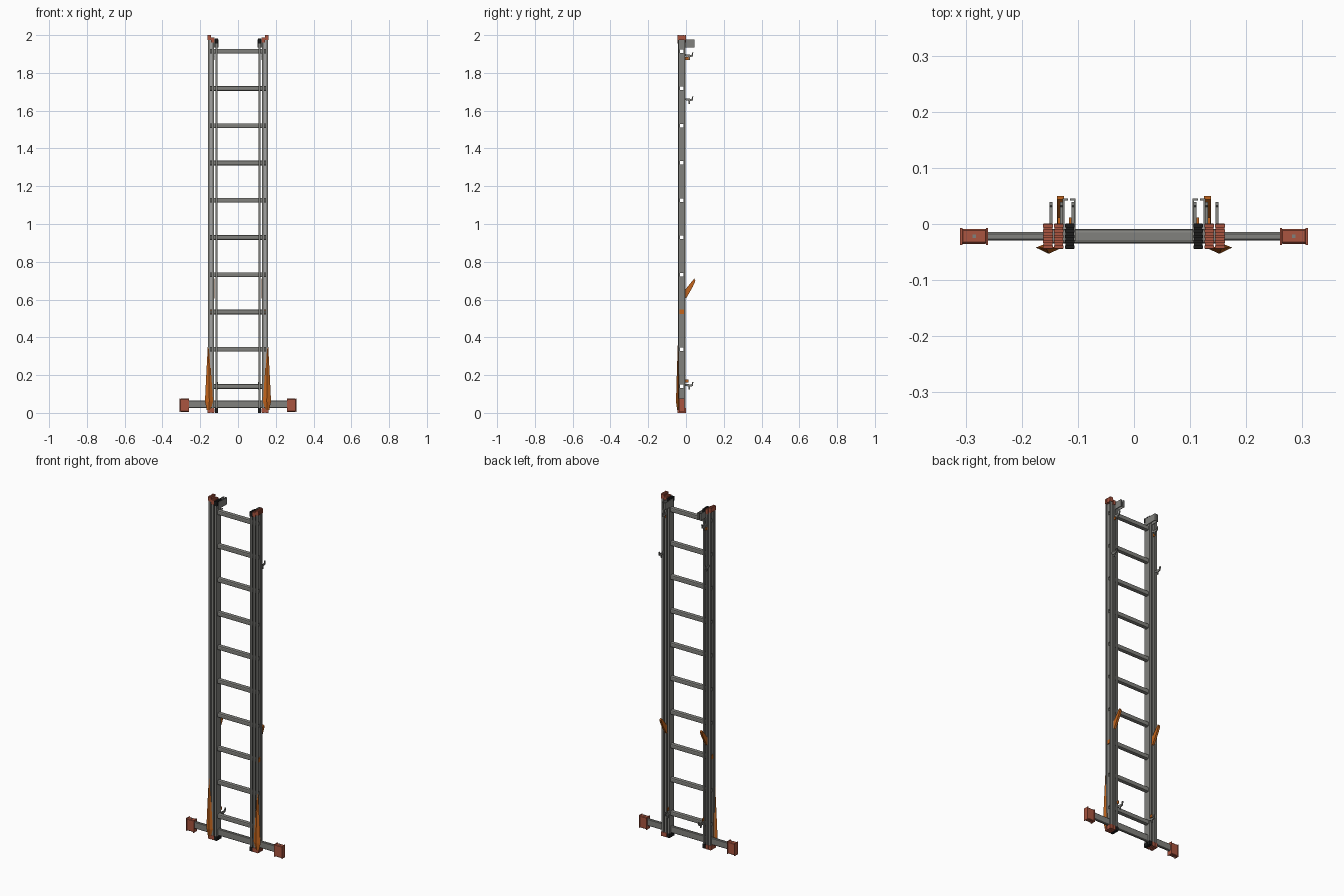
import bpy, bmesh, math
from mathutils import Vector

if "Cube" in bpy.data.objects:
    bpy.data.objects.remove(bpy.data.objects["Cube"])


def material(name, rgb):
    m = bpy.data.materials.new(name)
    m.diffuse_color = (*rgb, 1)
    m.use_nodes = True
    m.node_tree.nodes["Principled BSDF"].inputs["Base Color"].default_value = m.diffuse_color
    return m


GREY = material("aluminium grey", (0.22, 0.22, 0.205))
RED = material("brick red plastic", (0.40, 0.09, 0.05))
ORANGE = material("orange plastic", (0.55, 0.13, 0.012))
BLACK = material("black plastic", (0.012, 0.012, 0.012))
CY = -0.022                                   # depth centre of the ladder
RUNGS = [0.14 + 0.1972 * i for i in range(10)]


def finish(name, bm, mat):
    bmesh.ops.recalc_face_normals(bm, faces=bm.faces)
    me = bpy.data.meshes.new(name)
    bm.to_mesh(me)
    bm.free()
    ob = bpy.data.objects.new(name, me)
    bpy.context.collection.objects.link(ob)
    me.materials.append(mat)
    return ob


def add_box(bm, x0, x1, y0, y1, z0, z1):
    v = bmesh.ops.create_cube(bm, size=1)["verts"]
    for p in v:
        p.co = Vector(((x0 + x1) / 2 + p.co.x * (x1 - x0),
                       (y0 + y1) / 2 + p.co.y * (y1 - y0),
                       (z0 + z1) / 2 + p.co.z * (z1 - z0)))


def boxes(name, mat, *dims):
    bm = bmesh.new()
    for d in dims:
        add_box(bm, *d)
    return finish(name, bm, mat)


def prism(name, mat, pts, axis, a, b):
    """Extrude a closed outline along x (outline in y, z) or y (outline in x, z)."""
    bm = bmesh.new()
    place = (lambda p, t: (t, p[0], p[1])) if axis == "x" else (lambda p, t: (p[0], t, p[1]))
    face = bm.faces.new([bm.verts.new(place(p, a)) for p in pts])
    ext = bmesh.ops.extrude_face_region(bm, geom=[face])["geom"]
    for v in ext:
        if isinstance(v, bmesh.types.BMVert):
            v.co["xy".index(axis)] = b
    return finish(name, bm, mat)


def mirrored(ob):
    m = ob.modifiers.new("mirror", "MIRROR")
    m.use_axis = (True, False, False)
    return ob


def bevelled(ob, w):
    m = ob.modifiers.new("bevel", "BEVEL")
    m.width, m.segments = w, 1
    return ob


# Cutter for the open rung ends
cutter = boxes("rung_hole_cutter", GREY,
               *[(-0.3, 0.3, CY - 0.0095, CY + 0.0095, z - 0.0095, z + 0.0095) for z in RUNGS])
cutter.hide_render = True
cutter.hide_viewport = True

# Three nested pairs of channel stiles with end caps
sections = [("inner", 0.108, 0.120, 0.015, 1.968, BLACK),
            ("middle", 0.1275, 0.1395, 0.015, 1.972, RED),
            ("outer", 0.146, 0.159, 0.015, 1.985, RED)]
Y0, Y1 = -0.0435, -0.0015
for label, x0, x1, z0, z1, cap in sections:
    web = boxes(label + "_stile_web", GREY, (x0, x0 + 0.003, Y0, Y1, z0, z1))
    cut = web.modifiers.new("holes", "BOOLEAN")
    cut.operation, cut.solver, cut.object = "DIFFERENCE", "EXACT", cutter
    mirrored(web)
    mirrored(boxes(label + "_stile_flanges", GREY,
                   (x0 + 0.003, x1, Y0, Y0 + 0.003, z0, z1),
                   (x0 + 0.003, x1, Y1 - 0.003, Y1, z0, z1),
                   (x1 - 0.002, x1, Y0, Y0 + 0.007, z0, z1),
                   (x1 - 0.002, x1, Y1 - 0.007, Y1, z0, z1)))
    for end, a, b in (("top", z1 - 0.012, z1 + 0.012), ("foot", 0.0, 0.025)):
        # Ribbed plastic cap
        dims = [(x0 - 0.001, x1 + 0.002, Y0 - 0.001, Y1 + 0.002, a, b)]
        dims += [(x0 - 0.002, x1 + 0.003, CY + k * 0.0095 - 0.0028, CY + k * 0.0095 + 0.0028,
                  a + 0.002, b + (0.003 if end == "top" else -0.002)) for k in (-2, -1, 0, 1, 2)]
        mirrored(boxes(f"{label}_{end}_cap", cap, *dims))


# Hollow rungs with rounded edges
def ring(r, c):
    pts = []
    for q in range(4):
        for k in range(3):
            t = math.pi / 2 * (q + k / 2)
            sx = 1 if q in (0, 3) else -1
            sz = 1 if q in (0, 1) else -1
            pts.append((CY + sx * (r - c) + c * math.cos(t), sz * (r - c) + c * math.sin(t)))
    return pts


outer, inner = ring(0.0128, 0.006), ring(0.0105, 0.004)
bm = bmesh.new()
for z in RUNGS:
    loops = [[bm.verts.new((x, p[0], z + p[1])) for p in shape]
             for shape, x in ((outer, -0.148), (outer, 0.148), (inner, 0.148), (inner, -0.148))]
    n = len(outer)
    for i in range(4):
        a, b = loops[i], loops[(i + 1) % 4]
        for k in range(n):
            bm.faces.new((a[k], a[(k + 1) % n], b[(k + 1) % n], b[k]))
rungs = finish("rungs", bm, GREY)

# Stabiliser bar with block feet
bevelled(boxes("stabiliser_bar", GREY, (-0.30, 0.30, CY - 0.0075, CY + 0.0075, 0.026, 0.066)), 0.003)
mirrored(bevelled(boxes("stabiliser_foot", RED,
                        (0.262, 0.308, CY - 0.0135, CY + 0.0135, 0.006, 0.075)), 0.003))
mirrored(boxes("stabiliser_foot_rims", RED,
               (0.260, 0.264, CY - 0.015, CY + 0.015, 0.004, 0.077),
               (0.306, 0.310, CY - 0.015, CY + 0.015, 0.004, 0.077)))
mirrored(boxes("stabiliser_foot_rivet", GREY, (0.282, 0.288, CY - 0.003, CY + 0.003, 0.004, 0.0765)))

# Tapered guide fins on the lower front corners: ridged toward the front
bm = bmesh.new()
low = [(0.132, -0.044), (0.152, -0.053), (0.175, -0.042), (0.160, -0.036)]
levels = [(0.015, 0.45), (0.06, 1.0), (0.20, 0.62), (0.38, 0.08)]
rows = []
for z, s in levels:
    rows.append([bm.verts.new((0.157 + (x - 0.157) * s, -0.042 + (y + 0.042) * s, z)) for x, y in low])
for a, b in zip(rows, rows[1:]):
    for k in range(4):
        bm.faces.new((a[k], a[(k + 1) % 4], b[(k + 1) % 4], b[k]))
bm.faces.new(rows[0])
bm.faces.new(rows[-1])
mirrored(finish("guide_fin", bm, ORANGE))

# Locking lever at the back and plug in the third rung
lever = [(-0.006, 0.605), (0.004, 0.612), (0.036, 0.668), (0.050, 0.700), (0.044, 0.711),
         (0.034, 0.700), (-0.002, 0.655)]
mirrored(prism("locking_lever", ORANGE, lever, "x", 0.125, 0.137))
mirrored(boxes("locking_plug", ORANGE,
               (0.140, 0.153, CY - 0.012, CY + 0.012, RUNGS[2] - 0.012, RUNGS[2] + 0.012)))

# Top guide bracket, bent around the back
mirrored(boxes("top_bracket", GREY,
               (0.104, 0.107, -0.030, 0.045, 1.935, 1.976),
               (0.107, 0.114, 0.042, 0.045, 1.935, 1.976),
               (0.124, 0.127, -0.010, 0.045, 1.935, 1.976),
               (0.118, 0.124, 0.042, 0.045, 1.935, 1.976)))

# Catch hooks behind the stiles
hook = [(-0.004, -0.004), (0.012, -0.008), (0.014, -0.024), (0.020, -0.024), (0.021, -0.010),
        (0.036, -0.006), (0.039, 0.016), (0.033, 0.016), (0.030, 0.002), (-0.004, 0.006)]
for label, x, z in (("upper", 0.1285, 1.893), ("middle", 0.148, 1.660), ("lower", 0.108, 0.148)):
    mirrored(prism(label + "_hook", GREY, [(y, z + h) for y, h in hook], "x", x - 0.003, x + 0.003))
    if label != "middle":
        dz = 0.022 if label == "lower" else -0.018
        mirrored(boxes(label + "_hook_catch", ORANGE,
                       (x + 0.003, x + 0.008, -0.004, 0.012, z + dz - 0.008, z + dz + 0.008)))
